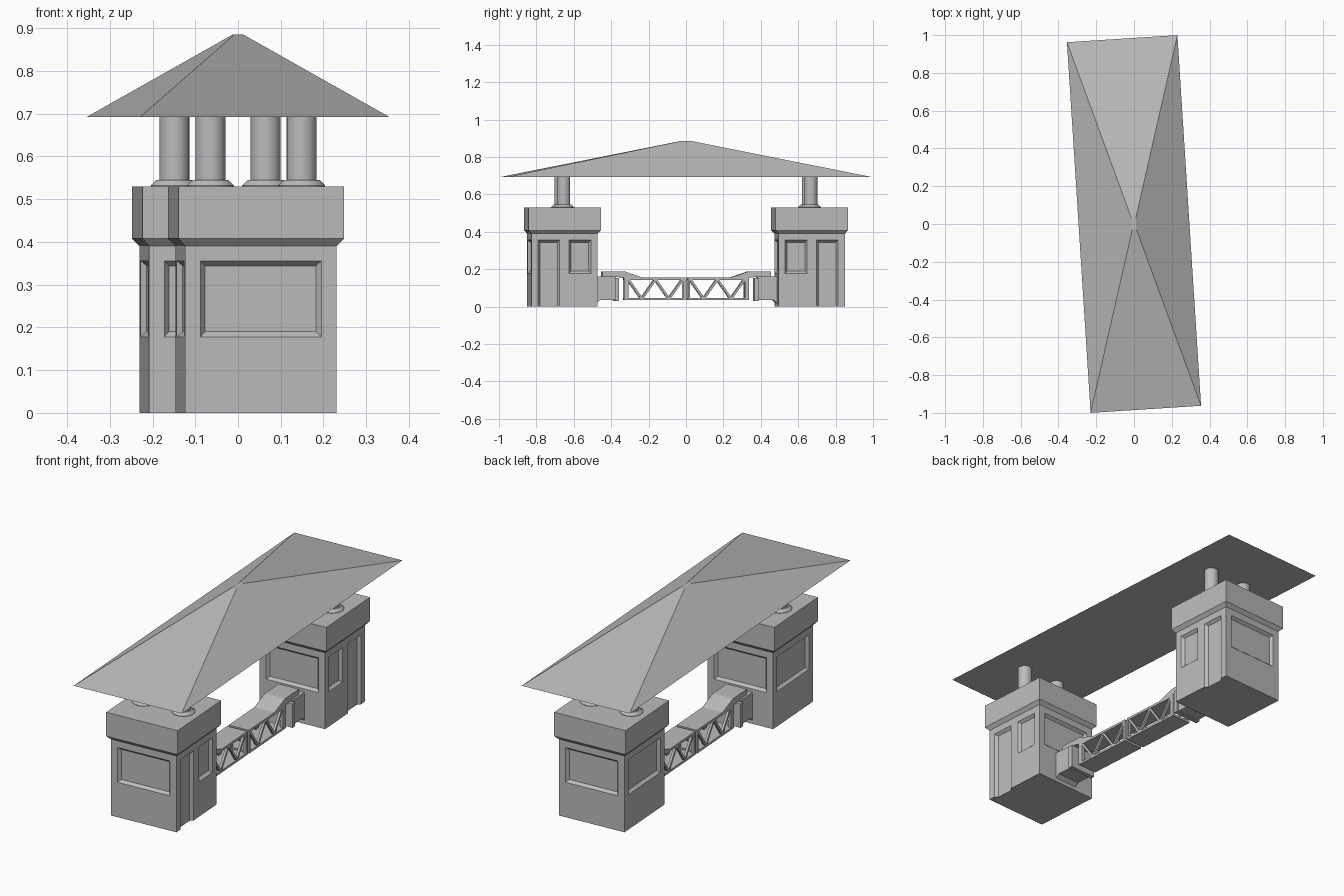
import bpy
import bmesh
from mathutils import Vector

TURN = 0.0637      # the whole model stands slightly turned about z
HALF = 0.1775      # half width of a booth
BOOTH_Y = 0.662    # booth distance from the middle

cube = bpy.data.objects.get("Cube")
if cube:
    bpy.data.objects.remove(cube, do_unlink=True)

grey = bpy.data.materials.new("plain_grey")
grey.use_nodes = True
grey.diffuse_color = (0.5, 0.5, 0.5, 1)
for node in grey.node_tree.nodes:
    if node.type == 'BSDF_PRINCIPLED':
        node.inputs["Base Color"].default_value = (0.5, 0.5, 0.5, 1)


def finish(name, bm):
    """Turn a bmesh into a coloured, turned object."""
    bmesh.ops.recalc_face_normals(bm, faces=bm.faces[:])
    mesh = bpy.data.meshes.new(name)
    bm.to_mesh(mesh)
    bm.free()
    mesh.materials.append(grey)
    obj = bpy.data.objects.new(name, mesh)
    obj.rotation_euler.z = TURN
    bpy.context.collection.objects.link(obj)
    return obj


def loft(bm, rings):
    """Skin a closed solid through rings of equal point count."""
    loops = [[bm.verts.new(p) for p in ring] for ring in rings]
    n = len(loops[0])
    for a, b in zip(loops, loops[1:]):
        for i in range(n):
            j = (i + 1) % n
            bm.faces.new((a[i], a[j], b[j], b[i]))
    bm.faces.new(loops[0][::-1])
    bm.faces.new(loops[-1])


def rect(hx, hy, z, cy=0):
    return [(-hx, cy - hy, z), (hx, cy - hy, z), (hx, cy + hy, z), (-hx, cy + hy, z)]


def box(bm, x0, x1, y0, y1, z0, z1):
    loft(bm, [[(x0, y0, z), (x1, y0, z), (x1, y1, z), (x0, y1, z)] for z in (z0, z1)])


def extrude_x(bm, points, x0, x1):
    """Extrude a y-z outline along x."""
    loft(bm, [[(x, y, z) for y, z in points] for x in (x0, x1)])


def recess(bm, centre, normal, u0, u1, z0, z1):
    """Cutter for a panel with bevelled edges; a panel at z < 0 runs to the ground."""
    out = Vector(normal)
    side = Vector((-out.y, out.x, 0))
    rings = []
    for depth, inset in ((-0.014, 0.012), (0, 0), (0.005, 0)):
        low = z0 + inset if z0 > 0 else z0
        corners = ((u0 + inset, low), (u1 - inset, low),
                   (u1 - inset, z1 - inset), (u0 + inset, z1 - inset))
        rings.append([centre + out * (HALF + depth) + side * u + Vector((0, 0, z))
                      for u, z in corners])
    loft(bm, rings)


def make_booth(label, s):
    cy = s * BOOTH_Y
    # walls, chamfer and overhanging cap in one body
    bm = bmesh.new()
    loft(bm, [rect(h, h, z, cy) for h, z in
              ((HALF, 0), (HALF, 0.39), (0.194, 0.408), (0.194, 0.53))])
    body = finish(label + "_booth", bm)

    # three wide windows, and a door beside a small window
    bm = bmesh.new()
    centre = Vector((0, cy, 0))
    for normal in ((0, -1, 0), (0, 1, 0), (-1, 0, 0)):
        recess(bm, centre, normal, -0.142, 0.142, 0.178, 0.356)
    for near, far, base in ((0.026, 0.142, -0.02), (-0.142, -0.024, 0.178)):
        u0, u1 = sorted((s * near, s * far))
        recess(bm, centre, (1, 0, 0), u0, u1, base, 0.356)
    cutter = finish(label + "_panel_cutter", bm)
    cutter.hide_render = True
    cut = body.modifiers.new("panels", 'BOOLEAN')
    cut.operation = 'DIFFERENCE'
    cut.solver = 'EXACT'
    cut.object = cutter
    bpy.context.view_layer.objects.active = body
    bpy.ops.object.modifier_apply(modifier=cut.name)
    bpy.data.objects.remove(cutter, do_unlink=True)

    # two roof columns with flared feet
    for side, x in (("left", 0.107), ("right", -0.107)):
        bm = bmesh.new()
        circle = bmesh.ops.create_circle(bm, segments=32, radius=1)["verts"]
        unit = [v.co.copy() for v in circle]
        bm.clear()
        loft(bm, [[(x + p.x * r, cy + p.y * r, z) for p in unit] for r, z in
                  ((0.055, 0.528), (0.055, 0.532), (0.042, 0.545),
                   (0.035, 0.545), (0.035, 0.695))])
        column = finish(label + "_" + side + "_column", bm)
        bpy.ops.object.select_all(action='DESELECT')
        column.select_set(True)
        bpy.context.view_layer.objects.active = column
        bpy.ops.object.shade_smooth_by_angle(angle=0.5)


def make_gate(label, s):
    # hinge block with end plate, fixed to the booth
    bm = bmesh.new()
    extrude_x(bm, [(s * 0.49, 0.015), (s * 0.465, 0.035), (s * 0.38, 0.035),
                   (s * 0.38, 0.16), (s * 0.49, 0.16)], -0.065, 0.065)
    box(bm, -0.075, 0.075, s * 0.385, s * 0.363, 0.03, 0.152)
    finish(label + "_hinge", bm)

    # sloping arm over the hinge and truss
    bm = bmesh.new()
    extrude_x(bm, [(s * y, z) for y, z in
                   ((0.452, 0.158), (0.452, 0.188), (0.33, 0.188),
                    (0.235, 0.155), (0.31, 0.15), (0.36, 0.158))], -0.055, 0.055)
    finish(label + "_arm", bm)

    # truss: top and bottom plates, end posts and zigzag braces on both sides
    bm = bmesh.new()
    w = 0.055
    for z0, z1 in ((0.035, 0.046), (0.143, 0.155)):
        box(bm, -w, w, s * 0.007, s * 0.335, z0, z1)
    for x0, x1 in ((-w, -w + 0.016), (w - 0.016, w)):
        for y0, y1 in ((0.007, 0.019), (0.312, 0.335)):
            box(bm, x0, x1, s * y0, s * y1, 0.04, 0.15)
        step = 0.073
        for i in range(4):
            ya, yb = 0.02 + i * step, 0.02 + (i + 1) * step
            za, zb = (0.146, 0.042) if i % 2 == 0 else (0.042, 0.146)
            extrude_x(bm, [(s * (ya - 0.007), za), (s * (ya + 0.007), za),
                           (s * (yb + 0.007), zb), (s * (yb - 0.007), zb)],
                      x0 + 0.002, x1 - 0.002)
    finish(label + "_gate_truss", bm)


for name, sign in (("front", -1), ("back", 1)):
    make_booth(name, sign)
    make_gate(name, sign)

# long hipped roof with a tiny flat top
bm = bmesh.new()
loft(bm, [rect(0.293, 0.983, 0.692), rect(0.011, 0.03, 0.885)])
finish("roof", bm)
